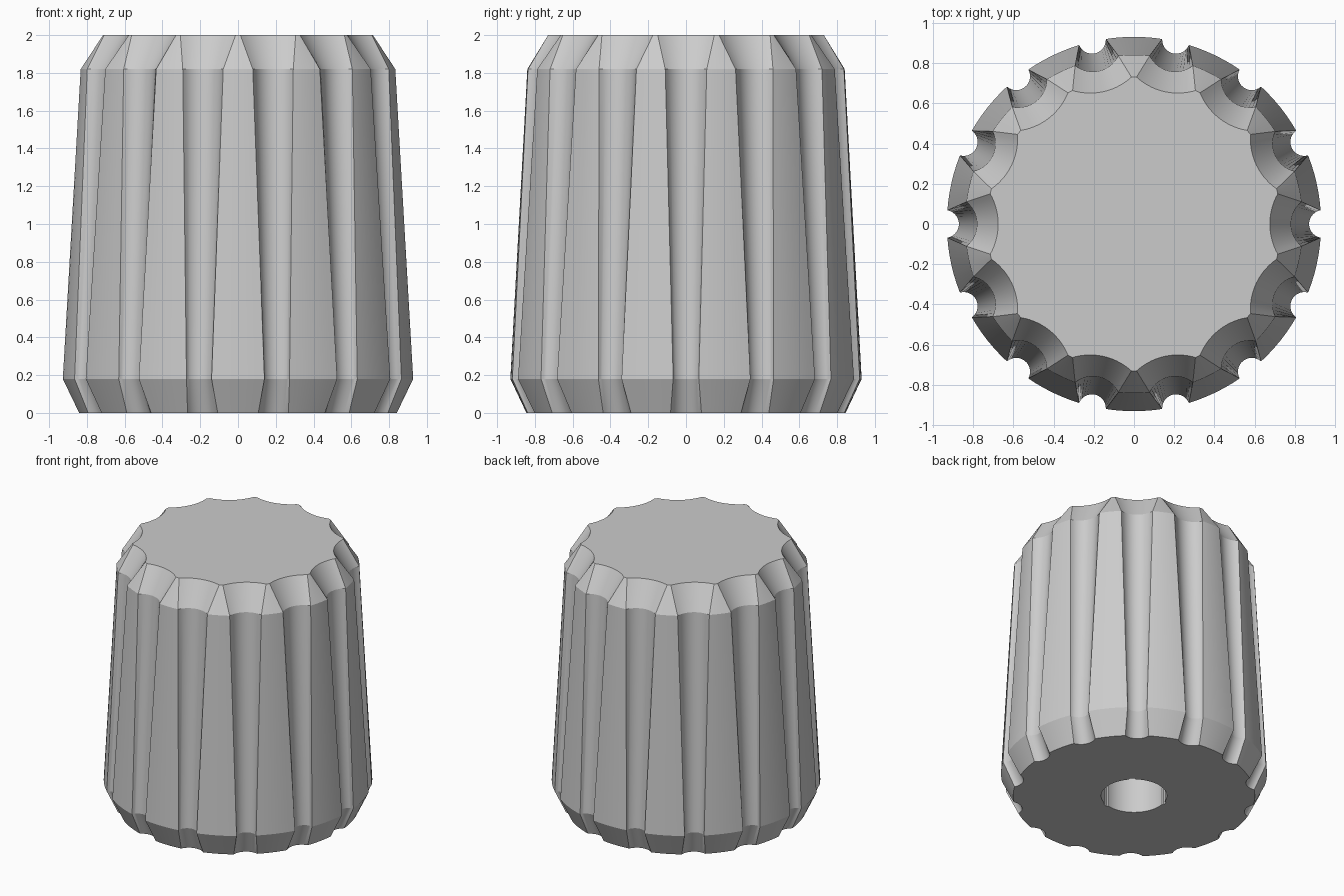
import bpy, bmesh, math
from math import sin, cos, atan2, radians, pi

FLUTES, ARC, RIB = 14, 14, 6      # flute count, segments per flute and per rib
PITCH = 2 * pi / FLUTES
N = FLUTES * (ARC + RIB)

if "Cube" in bpy.data.objects:
    bpy.data.objects.remove(bpy.data.objects["Cube"], do_unlink=True)


def fluted_ring(z, radius, half_width, floor):
    """Round outline with a circular scallop cut into each flute position."""
    a = math.asin(half_width / radius)
    sag = radius * cos(a) - floor
    rho = (half_width ** 2 + sag ** 2) / (2 * sag)
    sweep = atan2(half_width, rho - sag)
    pts = []
    for k in range(FLUTES):
        mid = k * PITCH
        for i in range(ARC):
            t = sweep * (2 * i / ARC - 1)
            x, y = floor + rho - rho * cos(t), rho * sin(t)
            pts.append((x * cos(mid) - y * sin(mid), x * sin(mid) + y * cos(mid), z))
        for i in range(RIB):
            t = mid + a + (PITCH - 2 * a) * i / RIB
            pts.append((radius * cos(t), radius * sin(t), z))
    return pts


def bore_ring(z, radius=0.23, key_depth=0.012):
    """Shaft hole with three narrow keyways."""
    pts = []
    for i in range(N):
        t = 2 * pi * i / N
        off = (t - radians(47) + pi / 3) % (2 * pi / 3) - pi / 3
        r = radius + (key_depth if abs(off) < radians(5) else 0)
        pts.append((r * cos(t), r * sin(t), z))
    return pts


# Loft from the blind end of the bore, across the base and up the outside
rings = [
    bore_ring(1.3),
    bore_ring(0),
    fluted_ring(0, 0.845, 0.082, 0.80),
    fluted_ring(0.18, 0.93, 0.068, 0.87),
    fluted_ring(1.82, 0.84, 0.11, 0.78),
    fluted_ring(2, 0.73, 0.15, 0.675),
]
bm = bmesh.new()
loops = [[bm.verts.new(p) for p in ring] for ring in rings]
for lo, hi in zip(loops, loops[1:]):
    for i in range(N):
        j = (i + 1) % N
        bm.faces.new((lo[i], lo[j], hi[j], hi[i]))
bm.faces.new(loops[0])
bm.faces.new(loops[-1])
bmesh.ops.recalc_face_normals(bm, faces=bm.faces)

mesh = bpy.data.meshes.new("fluted_knob")
bm.to_mesh(mesh)
bm.free()
knob = bpy.data.objects.new("fluted_knob", mesh)
bpy.context.collection.objects.link(knob)

# Plain grey finish
grey = bpy.data.materials.new("plain_grey")
grey.use_nodes = True
colour = (0.6, 0.6, 0.6, 1)
grey.diffuse_color = colour
grey.node_tree.nodes["Principled BSDF"].inputs["Base Color"].default_value = colour
mesh.materials.append(grey)

# Smooth flutes, crisp rib and chamfer edges
bpy.ops.object.select_all(action="DESELECT")
knob.select_set(True)
bpy.context.view_layer.objects.active = knob
bpy.ops.object.shade_smooth_by_angle(angle=radians(20))
